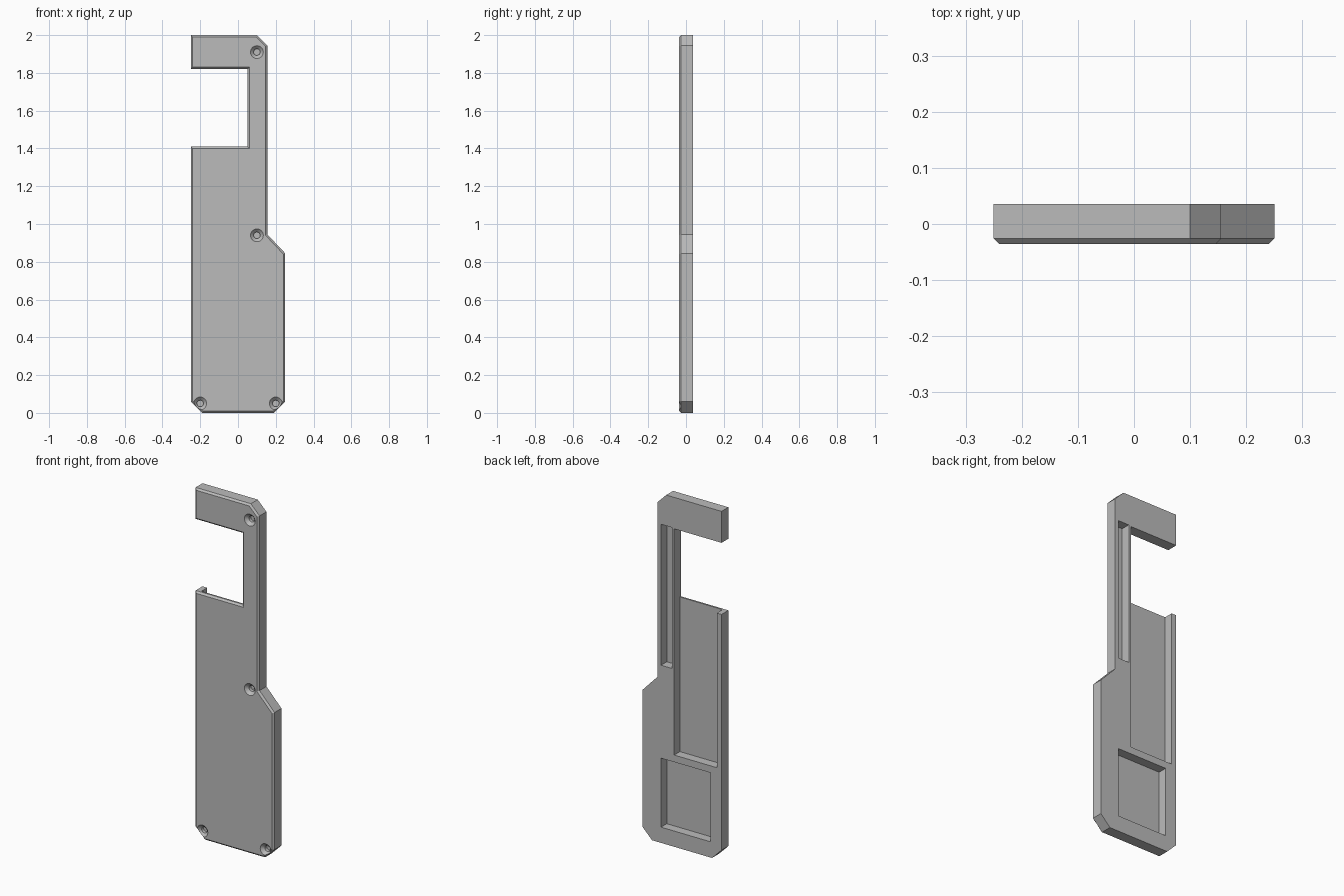
import bpy, bmesh
from mathutils import Matrix

cube = bpy.data.objects.get("Cube")
if cube:
    bpy.data.objects.remove(cube, do_unlink=True)

FRONT, BACK, CHAMFER = -0.036, 0.036, 0.01
FLOOR = -0.016                     # depth of the rear pockets

grey = bpy.data.materials.new("neutral grey")
grey.use_nodes = True
grey.diffuse_color = (0.5, 0.5, 0.5, 1)
grey.node_tree.nodes["Principled BSDF"].inputs["Base Color"].default_value = (0.5, 0.5, 0.5, 1)


def add_object(name, bm):
    bmesh.ops.recalc_face_normals(bm, faces=bm.faces)
    mesh = bpy.data.meshes.new(name)
    bm.to_mesh(mesh)
    bm.free()
    mesh.materials.append(grey)
    obj = bpy.data.objects.new(name, mesh)
    bpy.context.collection.objects.link(obj)
    return obj


def cut(target, cutter):
    mod = target.modifiers.new(cutter.name, 'BOOLEAN')
    mod.operation, mod.solver, mod.object = 'DIFFERENCE', 'EXACT', cutter
    bpy.context.view_layer.objects.active = target
    bpy.ops.object.modifier_apply(modifier=mod.name)
    bpy.data.objects.remove(cutter, do_unlink=True)


def pocket(name, x0, x1, z0, z1):
    """Box that cuts into the back down to the pocket floor."""
    bm = bmesh.new()
    bmesh.ops.create_cube(bm, size=1)
    size = (x1 - x0, 0.1, z1 - z0)
    mid = ((x0 + x1) / 2, FLOOR + 0.05, (z0 + z1) / 2)
    bmesh.ops.transform(bm, verts=bm.verts,
                        matrix=Matrix.Translation(mid) @ Matrix.Diagonal((*size, 1)))
    return add_object(name, bm)


def screw_hole(name, x, z, segments=32):
    """Countersink with a short blind bore, spun around the y axis."""
    profile = [(0, -0.01), (0.044, -0.01), (0.017, 0.017), (0.017, 0.035), (0, 0.035)]
    bm = bmesh.new()
    verts = [bm.verts.new((x + r, FRONT + d, z)) for r, d in profile]
    edges = [bm.edges.new(pair) for pair in zip(verts, verts[1:])]
    bmesh.ops.spin(bm, geom=verts + edges, cent=(x, 0, z), axis=(0, 1, 0),
                   angle=6.2831853, steps=segments)
    bmesh.ops.remove_doubles(bm, verts=bm.verts, dist=1e-5)
    return add_object(name, bm)


# Plate: notched outline, extruded, with a chamfered front rim
outline = [(-0.25, 0.06), (-0.19, 0), (0.19, 0), (0.25, 0.06), (0.25, 0.845),
           (0.155, 0.945), (0.155, 1.945), (0.1, 2), (-0.25, 2), (-0.25, 1.82),
           (0.05, 1.82), (0.05, 1.41), (-0.25, 1.41)]
bm = bmesh.new()
back = bm.faces.new([bm.verts.new((x, BACK, z)) for x, z in outline])
ext = bmesh.ops.extrude_face_region(bm, geom=[back], use_keep_orig=True)
front = next(g for g in ext["geom"] if isinstance(g, bmesh.types.BMFace))
for v in front.verts:
    v.co.y = FRONT + CHAMFER
bmesh.ops.recalc_face_normals(bm, faces=bm.faces)
bmesh.ops.inset_region(bm, faces=[front], thickness=CHAMFER, use_even_offset=True)
for v in front.verts:
    v.co.y = FRONT
plate = add_object("cover_plate", bm)

# Rear pockets
cut(plate, pocket("main_pocket", -0.22, 0.05, 0.525, 1.6))
cut(plate, pocket("square_pocket", -0.18, 0.133, 0.09, 0.485))
cut(plate, pocket("long_slot", 0.065, 0.133, 1.017, 1.824))

# Screw holes in the front
for i, (x, z) in enumerate([(-0.2, 0.05), (0.2, 0.05), (0.1, 0.94), (0.1, 1.91)]):
    cut(plate, screw_hole(f"screw_hole_{i}", x, z))

# Smooth hole walls, sharp edges elsewhere
bpy.ops.object.select_all(action='DESELECT')
plate.select_set(True)
bpy.context.view_layer.objects.active = plate
bpy.ops.object.shade_smooth_by_angle(angle=0.5)
